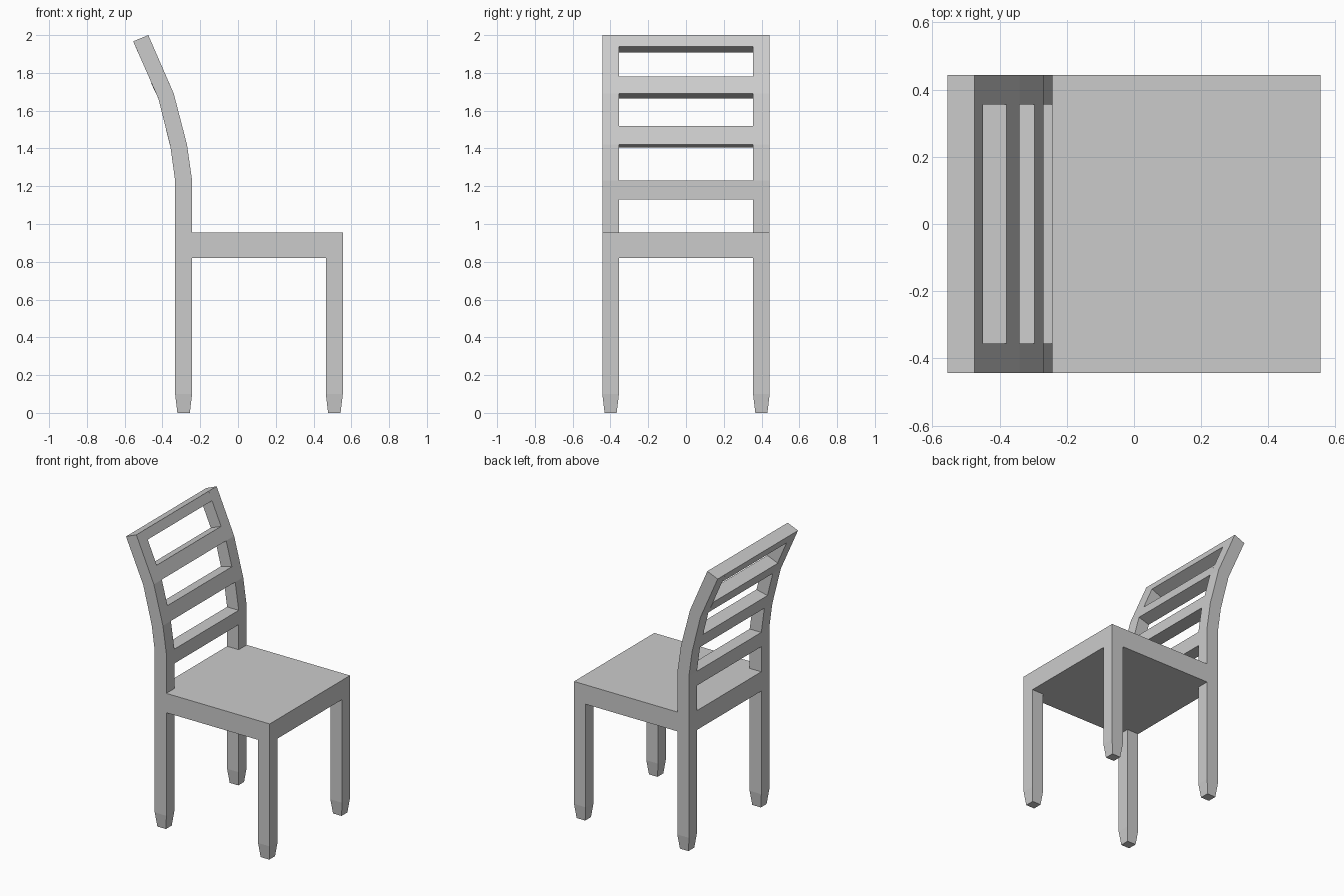
import bpy, bmesh

if "Cube" in bpy.data.objects:
    bpy.data.objects.remove(bpy.data.objects["Cube"])

OUT, INN = 0.443, 0.355        # outer and inner y of the posts
BACK, FRONT = -0.333, -0.243   # x range of the rear posts
LEG_IN, LEG_OUT = 0.465, 0.555 # x range of the front legs
SEAT_LOW, SEAT_TOP = 0.82, 0.955


def loft(name, rings):
    """Join equal-sized rings of points into a closed, flat-shaded solid."""
    bm = bmesh.new()
    loops = [[bm.verts.new(p) for p in ring] for ring in rings]
    n = len(loops[0])
    for a, b in zip(loops, loops[1:]):
        for i in range(n):
            j = (i + 1) % n
            bm.faces.new((a[i], a[j], b[j], b[i]))
    bm.faces.new(loops[0])
    bm.faces.new(loops[-1])
    bmesh.ops.recalc_face_normals(bm, faces=bm.faces)
    mesh = bpy.data.meshes.new(name)
    bm.to_mesh(mesh)
    bm.free()
    obj = bpy.data.objects.new(name, mesh)
    bpy.context.collection.objects.link(obj)
    return obj


def post_ring(front, back, side, inset=0.0):
    """Four-sided post section between a front and a back (x, z) point."""
    y0, y1 = sorted((side * (INN + inset), side * (OUT - inset)))
    (fx, fz), (bx, bz) = front, back
    return [(fx - inset, y0, fz), (fx - inset, y1, fz),
            (bx + inset, y1, bz), (bx + inset, y0, bz)]


# Front and back points up the curved part of the back
BEND = [((FRONT, 1.23), (BACK, 1.23)),
        ((-0.27, 1.42), (-0.357, 1.405)),
        ((-0.34, 1.69), (-0.422, 1.665)),
        ((-0.475, 2.0), (-0.555, 1.967))]

# Legs with tapered feet; the rear ones run on up into the back
for side, label in ((-1, "right"), (1, "left")):
    stations = [((LEG_OUT, z), (LEG_IN, z)) for z in (0, 0.1, SEAT_LOW)]
    loft(f"front_leg_{label}",
         [post_ring(f, b, side, 0.012 if f[1] == 0 else 0) for f, b in stations])
    stations = [((FRONT, z), (BACK, z)) for z in (0, 0.1)] + BEND
    loft(f"rear_post_{label}",
         [post_ring(f, b, side, 0.012 if f[1] == 0 else 0) for f, b in stations])

# Seat, notched around the rear posts
outline = [(LEG_OUT, -OUT), (LEG_OUT, OUT), (FRONT, OUT), (FRONT, INN),
           (BACK, INN), (BACK, -INN), (FRONT, -INN), (FRONT, -OUT)]
loft("seat", [[(x, y, z) for x, y in outline] for z in (SEAT_LOW, SEAT_TOP)])

# Back rails: (front, back) points of the lower and upper edges
rails = {
    "lower_slat": (((FRONT, 1.13), (BACK, 1.13)), BEND[0]),
    "middle_slat": (BEND[1], ((-0.296, 1.52), (-0.381, 1.5))),
    "upper_slat": (BEND[2], ((-0.379, 1.78), (-0.461, 1.747))),
    "top_rail": (((-0.449, 1.94), (-0.529, 1.907)), BEND[3]),
}
for name, ((f0, b0), (f1, b1)) in rails.items():
    loft(name, [[(x, y, z) for x, z in (f0, f1, b1, b0)] for y in (-INN, INN)])
